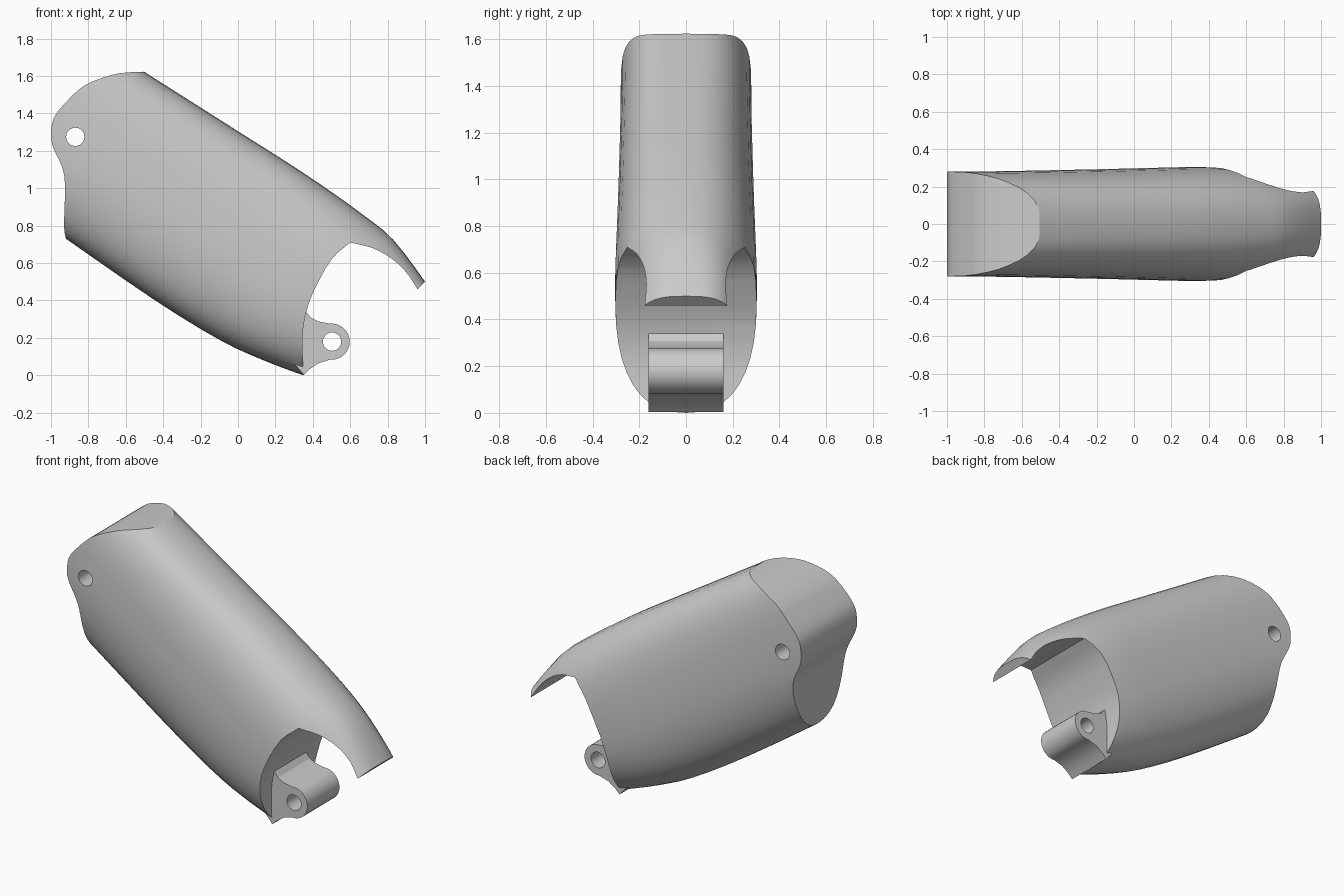
import bpy, bmesh, math
from mathutils import Vector

if "Cube" in bpy.data.objects:
    bpy.data.objects.remove(bpy.data.objects["Cube"])


def smooth_run(pts, steps=4):
    """Catmull-Rom refinement of a list of equal-length tuples."""
    p = [Vector(q) for q in pts]
    p = [2 * p[0] - p[1]] + p + [2 * p[-1] - p[-2]]
    out = []
    for a, b, c, d in zip(p, p[1:], p[2:], p[3:]):
        for i in range(steps):
            t = i / steps
            out.append(0.5 * (2 * b + (c - a) * t + (2 * a - 5 * b + 4 * c - d) * t * t
                              + (3 * b - a - 3 * c + d) * t ** 3))
    return out + [p[-2]]


def make(name, bm):
    bmesh.ops.recalc_face_normals(bm, faces=bm.faces)
    me = bpy.data.meshes.new(name)
    bm.to_mesh(me)
    bm.free()
    ob = bpy.data.objects.new(name, me)
    bpy.context.collection.objects.link(ob)
    return ob


def prism(name, outline, half):
    """Extrude an x-z outline symmetrically along y."""
    bm = bmesh.new()
    f = bm.faces.new([bm.verts.new((p[0], -half, p[1])) for p in outline])
    ext = bmesh.ops.extrude_face_region(bm, geom=[f])["geom"]
    bmesh.ops.translate(bm, vec=(0, 2 * half, 0),
                        verts=[v for v in ext if isinstance(v, bmesh.types.BMVert)])
    return make(name, bm)


def circle(x, z, r, a0=0, a1=360, n=24):
    return [(x + r * math.cos(math.radians(a0 + (a1 - a0) * i / n)),
             z + r * math.sin(math.radians(a0 + (a1 - a0) * i / n))) for i in range(n + 1)]


def boolean(ob, tool, op):
    m = ob.modifiers.new(op, 'BOOLEAN')
    m.operation, m.object, m.solver = op, tool, 'EXACT'
    bpy.context.view_layer.objects.active = ob
    bpy.ops.object.modifier_apply(modifier=m.name)
    bpy.data.objects.remove(tool)


# Shell: lofted rounded sections (top x, top z, bottom x, bottom z, half width,
# roundness of upper half, roundness of lower half)
stations = [
    (-0.80, 1.812, -1.35, 1.03, 0.280, 2.9, 2.3),
    (-0.50, 1.622, -0.98, 0.772, 0.282, 2.9, 2.3),
    (0.00, 1.305, -0.45, 0.405, 0.292, 2.7, 2.3),
    (0.30, 1.115, -0.10, 0.19, 0.300, 2.6, 2.4),
    (0.50, 0.98, 0.13, 0.083, 0.304, 2.5, 2.5),
    (0.68, 0.85, 0.35, 0.000, 0.296, 2.4, 2.5),
    (0.83, 0.725, 0.55, -0.06, 0.255, 2.5, 2.5),
    (1.00, 0.50, 0.80, -0.10, 0.220, 3.0, 2.5),
    (1.08, 0.36, 0.90, -0.14, 0.210, 3.0, 2.5)]
N = 40
bm = bmesh.new()
rings = []
for tx, tz, bx, bz, w, nu, nl in smooth_run(stations, 3):
    ring = []
    for i in range(N):
        a = 2 * math.pi * i / N
        c, s = math.cos(a), math.sin(a)
        n = nu if s >= 0 else nl
        y = math.copysign(abs(c) ** (2 / n), c) * w
        k = math.copysign(abs(s) ** (2 / n), s)
        ring.append(bm.verts.new(((tx + bx) / 2 + k * (tx - bx) / 2, y,
                                  (tz + bz) / 2 + k * (tz - bz) / 2)))
    rings.append(ring)
for r, q in zip(rings, rings[1:]):
    for i in range(N):
        j = (i + 1) % N
        bm.faces.new((r[i], r[j], q[j], q[i]))
bm.faces.new(rings[0])
bm.faces.new(rings[-1])
shell = make("finger_shell", bm)

# Side profile that trims the domed back end and the arched front opening
back = smooth_run([(-0.92, 0.73), (-0.93, 0.80), (-0.925, 1.02), (-0.943, 1.12), (-0.985, 1.21),
                   (-1.0, 1.28), (-0.985, 1.375), (-0.92, 1.46), (-0.82, 1.55),
                   (-0.68, 1.605), (-0.58, 1.62), (-0.505, 1.622)], 3)
lip = smooth_run([(0.96, 0.46), (0.90, 0.55), (0.82, 0.625), (0.72, 0.68), (0.60, 0.71)], 3)
arch = smooth_run([(0.60, 0.71), (0.50, 0.62), (0.41, 0.46), (0.365, 0.34),
                   (0.345, 0.20), (0.35, 0.0)], 3)
outline = ([(-0.91, -0.3)] + back + [(-0.40, 2.1), (1.3, 1.2), (1.3, 0.8)]
           + lip + arch[1:] + [(0.35, -0.3)])
boolean(shell, prism("trim_profile", outline, 0.6), 'INTERSECT')

# Front hinge lug
lug = ([(0.25, 0.12), (0.352, 0.003), (0.38, 0.03), (0.43, 0.065)]
       + circle(0.5, 0.18, 0.097, -95, 95, 16)
       + [(0.43, 0.288), (0.39, 0.308), (0.365, 0.34), (0.25, 0.34)])
boolean(shell, prism("hinge_lug", lug, 0.16), 'UNION')

# Pin holes
for x, z in ((-0.87, 1.275), (0.503, 0.18)):
    boolean(shell, prism("pin_hole", circle(x, z, 0.049)[:-1], 0.6), 'DIFFERENCE')

bpy.ops.object.select_all(action='DESELECT')
shell.select_set(True)
bpy.context.view_layer.objects.active = shell
bpy.ops.object.shade_smooth_by_angle(angle=math.radians(25))
